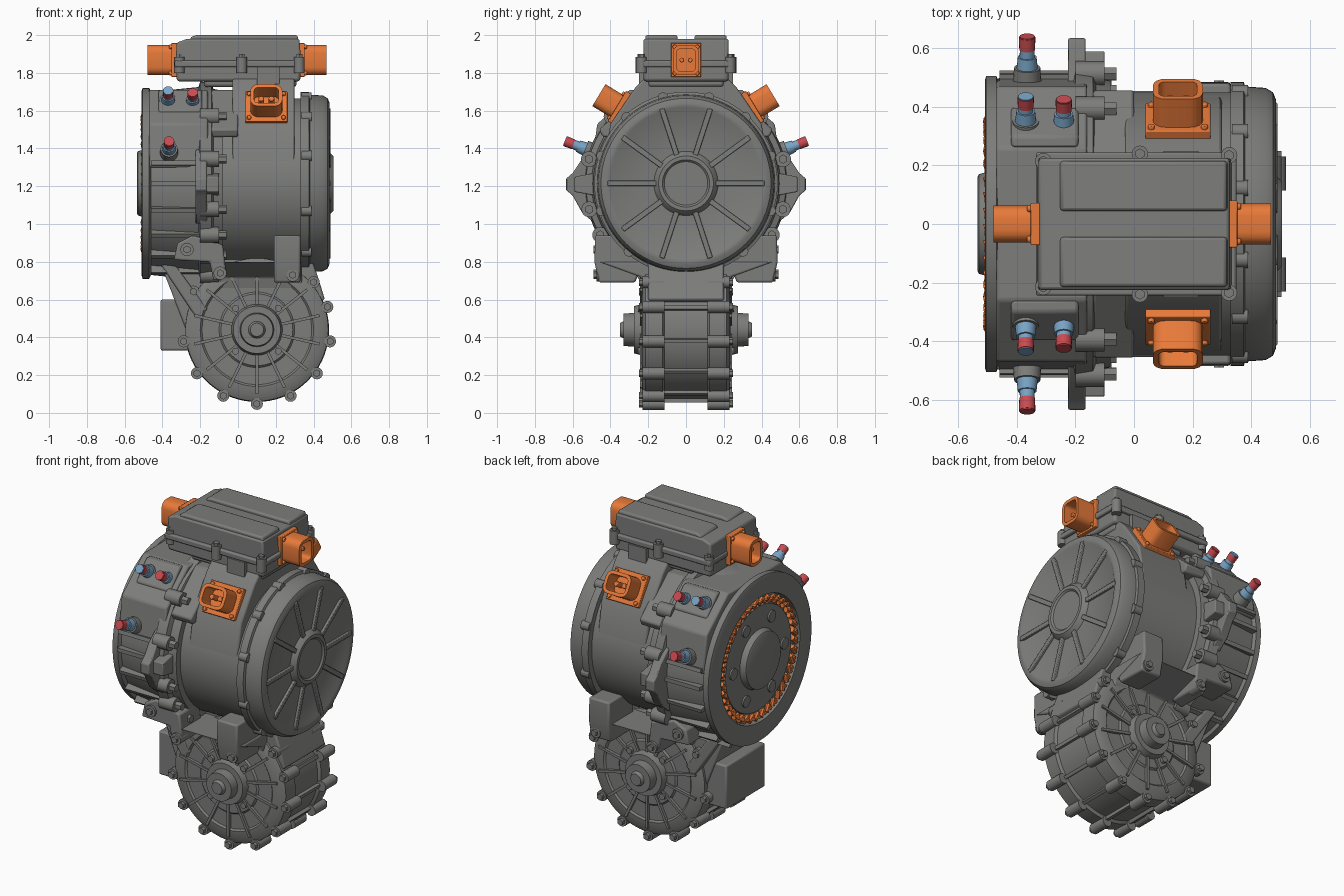
import bpy, bmesh
from math import sin, cos, pi, radians
from mathutils import Vector, Matrix

cube = bpy.data.objects.get("Cube")
if cube:
    bpy.data.objects.remove(cube)


def material(name, rgb):
    m = bpy.data.materials.new(name)
    m.use_nodes = True
    m.diffuse_color = (*rgb, 1)
    m.node_tree.nodes["Principled BSDF"].inputs["Base Color"].default_value = (*rgb, 1)
    return m


GREY = material("cast grey", (0.205, 0.205, 0.2))
ORANGE = material("safety orange", (0.87, 0.21, 0.045))
BLUE = material("pipe blue", (0.19, 0.37, 0.56))
RED = material("cap red", (0.58, 0.07, 0.08))
AXIS_Z = 1.215                      # motor shaft height
GEAR = Vector((0.1, 0, 0.44))       # gearbox centre


def finish(name, bm, mat=GREY, mirror=False, bevel=0):
    bmesh.ops.recalc_face_normals(bm, faces=bm.faces)
    me = bpy.data.meshes.new(name)
    bm.to_mesh(me)
    bm.free()
    ob = bpy.data.objects.new(name, me)
    bpy.context.collection.objects.link(ob)
    me.materials.append(mat)
    bpy.ops.object.select_all(action='DESELECT')
    ob.select_set(True)
    bpy.context.view_layer.objects.active = ob
    bpy.ops.object.shade_smooth_by_angle(angle=radians(35))
    if bevel:
        b = ob.modifiers.new("Bevel", 'BEVEL')
        b.width, b.segments, b.limit_method = bevel, 2, 'ANGLE'
    if mirror:
        ob.modifiers.new("Mirror", 'MIRROR').use_axis = (False, True, False)


def block(bm, lo, hi, mat=Matrix()):
    lo, hi = Vector(lo), Vector(hi)
    m = mat @ Matrix.Translation((lo + hi) / 2) @ Matrix.Diagonal((*(hi - lo), 1))
    return bmesh.ops.create_cube(bm, size=1, matrix=m)["verts"]


def rod(bm, a, b, r, r2=None, seg=16):
    a, b = Vector(a), Vector(b)
    m = Matrix.Translation((a + b) / 2) @ (b - a).to_track_quat('Z', 'Y').to_matrix().to_4x4()
    bmesh.ops.create_cone(bm, cap_ends=True, segments=seg, radius1=r,
                          radius2=r if r2 is None else r2, depth=(b - a).length, matrix=m)


def lathe(name, profile, axis, centre, seg=72):
    """Revolve (position, radius) pairs about the x or y axis."""
    bm = bmesh.new()
    vs = [bm.verts.new((t, r, 0) if axis == 'X' else (r, t, 0)) for t, r in profile]
    edges = [bm.edges.new(p) for p in zip(vs, vs[1:])]
    ax = (1, 0, 0) if axis == 'X' else (0, 1, 0)
    bmesh.ops.spin(bm, geom=vs + edges, cent=(0, 0, 0), axis=ax, angle=2 * pi, steps=seg)
    bmesh.ops.remove_doubles(bm, verts=bm.verts, dist=0.0005)
    bmesh.ops.translate(bm, verts=bm.verts, vec=centre)
    finish(name, bm)


def prism(name, pts, axis, a, b, mirror=False, bevel=0.01):
    """Extrude a (y, z) or (x, z) outline along x or y."""
    bm = bmesh.new()
    f = bm.faces.new([bm.verts.new((a, u, v) if axis == 'X' else (u, a, v)) for u, v in pts])
    top = bmesh.ops.extrude_face_region(bm, geom=[f])["geom"]
    move = (b - a, 0, 0) if axis == 'X' else (0, b - a, 0)
    bmesh.ops.translate(bm, verts=[g for g in top if isinstance(g, bmesh.types.BMVert)], vec=move)
    finish(name, bm, GREY, mirror, bevel)


def around_x(x, r, deg):
    return Vector((x, r * cos(radians(deg)), AXIS_Z + r * sin(radians(deg))))


# Motor: body, ribbed end cap and winding housing
C = (0, 0, AXIS_Z)
lathe("motor_body", [(-0.2, 0), (-0.2, 0.45), (0.35, 0.45), (0.35, 0)], 'X', C)
lathe("end_cap", [(0.33, 0), (0.33, 0.485), (0.375, 0.485), (0.38, 0.47), (0.45, 0.465),
                  (0.475, 0.45), (0.485, 0.425), (0.485, 0.405), (0.475, 0.39), (0.475, 0.17),
                  (0.49, 0.16), (0.505, 0.145), (0.505, 0.125), (0.495, 0.115), (0.495, 0)], 'X', C)
lathe("winding_housing", [(-0.08, 0), (-0.08, 0.49), (-0.13, 0.5), (-0.14, 0.53), (-0.2, 0.54),
                          (-0.21, 0.51), (-0.46, 0.485), (-0.47, 0.505), (-0.505, 0.505),
                          (-0.51, 0.49), (-0.51, 0.385), (-0.47, 0.38), (-0.47, 0.325),
                          (-0.495, 0.32), (-0.495, 0.18), (-0.53, 0.17), (-0.535, 0.16),
                          (-0.535, 0)], 'X', C)
bm = bmesh.new()
for i in range(10):
    m = Matrix.Translation(C) @ Matrix.Rotation(i * pi / 5, 4, 'X')
    block(bm, (0.46, 0.14, -0.014), (0.49, 0.415, 0.014), m)
finish("end_cap_ribs", bm, bevel=0.004)

# Rim bolts of the end cap and the inner web bosses
bm = bmesh.new()
for d in (18, 48, 75, 105, 132, 162, 198, 230, 310, 342):
    rod(bm, around_x(0.335, 0.47, d), around_x(0.39, 0.47, d), 0.028, seg=12)
for i in range(6):
    rod(bm, around_x(-0.49, 0.25, i * 60), around_x(-0.505, 0.25, i * 60), 0.035)
finish("end_bolts", bm)

# Copper-coloured coil ends
bm = bmesh.new()
for i in range(40):
    d = i * 9
    rod(bm, around_x(-0.492, 0.335, d), around_x(-0.497, 0.366, d + 6), 0.015, seg=8)
    rod(bm, around_x(-0.47, 0.352, d), around_x(-0.512, 0.352, d + 2), 0.012, seg=8)
finish("coil_ends", bm, ORANGE)

# Angular shoulders, long fins and flange bolts of the winding housing
prism("housing_shoulder", [(-0.26, 1.71), (0.26, 1.71), (0.47, 1.53), (0.5, 1.3), (-0.5, 1.3),
                           (-0.47, 1.53)], 'X', -0.47, -0.16)
bm = bmesh.new()
for d in (-65, -48, -32, -16, 0, 12):
    m = Matrix.Translation(C) @ Matrix.Rotation(radians(d), 4, 'X')
    block(bm, (-0.46, 0.42, -0.012), (-0.15, 0.525, 0.012), m)
finish("housing_fins", bm, mirror=True)
bm = bmesh.new()
for d in (-66, -46, -31, -15, 14, 42):
    rod(bm, around_x(-0.2, 0.53, d), around_x(-0.1, 0.53, d), 0.042)
    rod(bm, around_x(-0.1, 0.53, d), around_x(-0.06, 0.53, d), 0.024, seg=6)
finish("flange_bolts", bm, mirror=True)
prism("flange_ear", [(0.48, 1.4), (0.56, 1.33), (0.6, 1.27), (0.635, 1.24), (0.635, 1.18),
                     (0.6, 1.15), (0.55, 1.06), (0.48, 1.0)], 'X', -0.225, -0.165, True, 0.006)
prism("flange_ear_step", [(0.48, 1.27), (0.59, 1.25), (0.59, 1.17), (0.48, 1.15)],
      'X', -0.17, -0.1, True, 0.006)

# Saddle joining the motor to the electronics box
prism("saddle", [(-0.2, 1.79), (0.2, 1.79), (0.27, 1.72), (0.4, 1.53), (0.44, 1.3), (-0.44, 1.3),
                 (-0.4, 1.53), (-0.27, 1.72)], 'X', -0.03, 0.3)
prism("saddle_step", [(-0.22, 1.71), (0.22, 1.71), (0.46, 1.5), (0.44, 1.46), (-0.44, 1.46),
                      (-0.46, 1.5)], 'X', -0.14, 0.0)

# Electronics box
bm = bmesh.new()
block(bm, (-0.325, -0.225, 1.755), (0.33, 0.225, 1.85))
block(bm, (-0.18, -0.2, 1.725), (0.31, 0.2, 1.8))
finish("box_base", bm, bevel=0.015)
bm = bmesh.new()
block(bm, (-0.335, -0.245, 1.83), (0.35, 0.245, 1.865))
finish("box_flange", bm, bevel=0.008)
prism("box_lid", [(-0.33, 1.85), (0.335, 1.85), (0.325, 1.98), (-0.27, 1.98), (-0.325, 1.96)],
      'Y', -0.225, 0.225)
prism("lid_panel", [(-0.26, 1.95), (0.325, 1.95), (0.315, 2.0), (-0.22, 2.0), (-0.25, 1.99)],
      'Y', 0.045, 0.215, mirror=True)
bm = bmesh.new()
for x, y in ((0.02, 0.24), (0.325, 0.235), (-0.31, 0.215)):
    rod(bm, (x, y, 1.8), (x, y, 1.885), 0.028)
    rod(bm, (x, y, 1.88), (x, y, 1.9), 0.018, seg=6)
block(bm, (0.1, 0.2, 1.69), (0.22, 0.25, 1.83))
finish("box_bolts", bm, mirror=True)


# Orange power connectors: flange, rounded hollow shroud and pins
def connector(name, base, out, width, height, length, flange, mirror=False):
    out = Vector(out).normalized()
    side = Vector((0, 0, 1)).cross(out).normalized()
    m = Matrix((side, out.cross(side), out)).transposed().to_4x4()
    m = Matrix.Translation(base) @ m
    bm = bmesh.new()
    block(bm, (-width / 2, -height / 2, 0), (width / 2, height / 2, length), m)
    long_edges = [e for e in bm.edges
                  if abs((e.verts[0].co - e.verts[1].co).normalized().dot(out)) > 0.9]
    bmesh.ops.bevel(bm, geom=long_edges, offset=0.042, segments=4, profile=0.5, affect='EDGES')
    end = max(bm.faces, key=lambda f: f.calc_center_median().dot(out))
    bm.normal_update()
    bmesh.ops.inset_region(bm, faces=[end], thickness=0.02, depth=0)
    hole = bmesh.ops.extrude_discrete_faces(bm, faces=[end])["faces"][0]
    bmesh.ops.translate(bm, verts=hole.verts, vec=-out * length * 0.75)
    finish(name + "_shroud", bm, ORANGE, mirror)
    bm = bmesh.new()
    w, h = width / 2 + flange, height / 2 + flange
    block(bm, (-w, -h, -0.02), (w, h, 0.018), m)
    for sx in (-1, 1):
        for sy in (-1, 1):
            x, y = sx * (w - 0.02), sy * (h - 0.02)
            rod(bm, m @ Vector((x, y, 0)), m @ Vector((x, y, 0.03)), 0.012, seg=10)
        x = sx * width * 0.16
        rod(bm, m @ Vector((x, 0, 0.01)), m @ Vector((x, 0, length * 0.75)), width * 0.09)
    finish(name + "_flange", bm, ORANGE, mirror, 0.006)


connector("side_power", (0.15, 0.35, 1.615), (0, 0.83, 0.5), 0.17, 0.135, 0.13, 0.026, True)
connector("left_power", (0.335, 0, 1.868), (1, 0, 0), 0.14, 0.16, 0.133, 0.01)
connector("right_power", (-0.335, 0, 1.868), (-1, 0, 0), 0.125, 0.16, 0.145, 0.01)


# Coolant pipes: grey boss, blue stem and red cap
def pipe(name, base, out, length, tip):
    base, out = Vector(base), Vector(out).normalized()
    parts = ((GREY, "boss", -0.08, 0.02, 0.052, 0.045), (BLUE, "stem", 0, length * 0.72, 0.027, 0.025),
             (BLUE, "collar", 0.02, 0.06, 0.036, 0.032),
             (RED, "cap", length * 0.66, length, 0.027, 0.028),
             (tip, "tip", length, length + 0.004, 0.026, 0.026))
    for mat, part, a, b, r, r2 in parts:
        bm = bmesh.new()
        rod(bm, base + out * a, base + out * b, r, r2, 20)
        finish(f"{name}_{part}", bm, mat, True)


pipe("side_pipe", (-0.365, 0.515, 1.39), (0, 0.92, 0.36), 0.132, RED)
pipe("outer_pipe", (-0.37, 0.335, 1.645), (0, 0.85, 0.52), 0.115, BLUE)
pipe("inner_pipe", (-0.24, 0.325, 1.635), (0, 0.85, 0.52), 0.115, RED)
prism("pipe_pad", [(0.26, 1.71), (0.3, 1.71), (0.4, 1.6), (0.36, 1.5)], 'X', -0.42, -0.19, True)

# Gearbox: drum with flanges, domed faces and stepped hubs
half = [(0.35, 0), (0.35, 0.035), (0.33, 0.045), (0.33, 0.085), (0.275, 0.09), (0.275, 0.125),
        (0.235, 0.135), (0.235, 0.19), (0.225, 0.2), (0.225, 0.29), (0.235, 0.3), (0.23, 0.35),
        (0.215, 0.378), (0.125, 0.382), (0.115, 0.365)]
lathe("gearbox_drum", half + [(-t, r) for t, r in reversed(half)], 'Y', GEAR)
bm = bmesh.new()
for i in range(14):
    m = Matrix.Translation(GEAR) @ Matrix.Rotation(2 * pi * (i + 0.5) / 14, 4, 'Y')
    block(bm, (0.12, 0.2, -0.008), (0.34, 0.243, 0.008), m)
for i in range(4):
    a = pi / 4 + i * pi / 2
    p = GEAR + Vector((0.16 * cos(a), 0.21, 0.16 * sin(a)))
    rod(bm, p, p + Vector((0, 0.045, 0)), 0.018)
finish("gearbox_face_ribs", bm, mirror=True)
bm = bmesh.new()
for d in [-90 + 27 * k for k in range(-3, 5)] + [40, 149]:
    a = radians(d)
    p = GEAR + Vector((0.392 * cos(a), 0, 0.392 * sin(a)))
    rod(bm, p + Vector((0, 0.115, 0)), p + Vector((0, 0.23, 0)), 0.032)
    rod(bm, p + Vector((0, 0.23, 0)), p + Vector((0, 0.25, 0)), 0.02, seg=6)
    m = Matrix.Translation(GEAR) @ Matrix.Rotation(-a, 4, 'Y')
    block(bm, (0.3, -0.01, -0.01), (0.385, 0.2, 0.01), m)
finish("gearbox_bolts", bm, mirror=True)

# Neck, mounting block and brackets between motor and gearbox
prism("neck", [(-0.43, 0.84), (0.38, 0.84), (0.42, 0.73), (0.46, 0.6), (0.1, 0.44), (-0.22, 0.3)],
      'Y', -0.2, 0.2)
prism("neck_edge", [(-0.43, 0.82), (-0.36, 0.82), (-0.16, 0.55), (-0.22, 0.5)], 'Y', -0.235, 0.235)
prism("mounting_block", [(-0.41, 0.33), (-0.41, 0.6), (-0.28, 0.6), (-0.2, 0.5), (-0.2, 0.33)],
      'Y', -0.19, 0.19)
prism("upper_neck", [(-0.46, 0.8), (0.46, 0.8), (0.24, 0.72), (0.22, 0.64), (-0.22, 0.64),
                     (-0.24, 0.72)], 'X', -0.1, 0.34)
prism("box_bracket", [(0.24, 0.94), (0.48, 0.94), (0.485, 0.8), (0.46, 0.69), (0.27, 0.69),
                      (0.24, 0.76)], 'X', 0.19, 0.33, True)
prism("arm_bracket", [(-0.34, 0.81), (-0.32, 0.9), (-0.24, 0.94), (-0.08, 0.89), (-0.06, 0.72),
                      (-0.13, 0.7), (-0.15, 0.8)], 'Y', 0.26, 0.46, True)
bm = bmesh.new()
for x, z in ((-0.27, 0.865), (-0.095, 0.74), (0.29, 0.73)):
    rod(bm, (x, 0.4, z), (x, 0.475, z), 0.035)
    rod(bm, (x, 0.47, z), (x, 0.49, z), 0.02, seg=6)
finish("bracket_bolts", bm, mirror=True)
